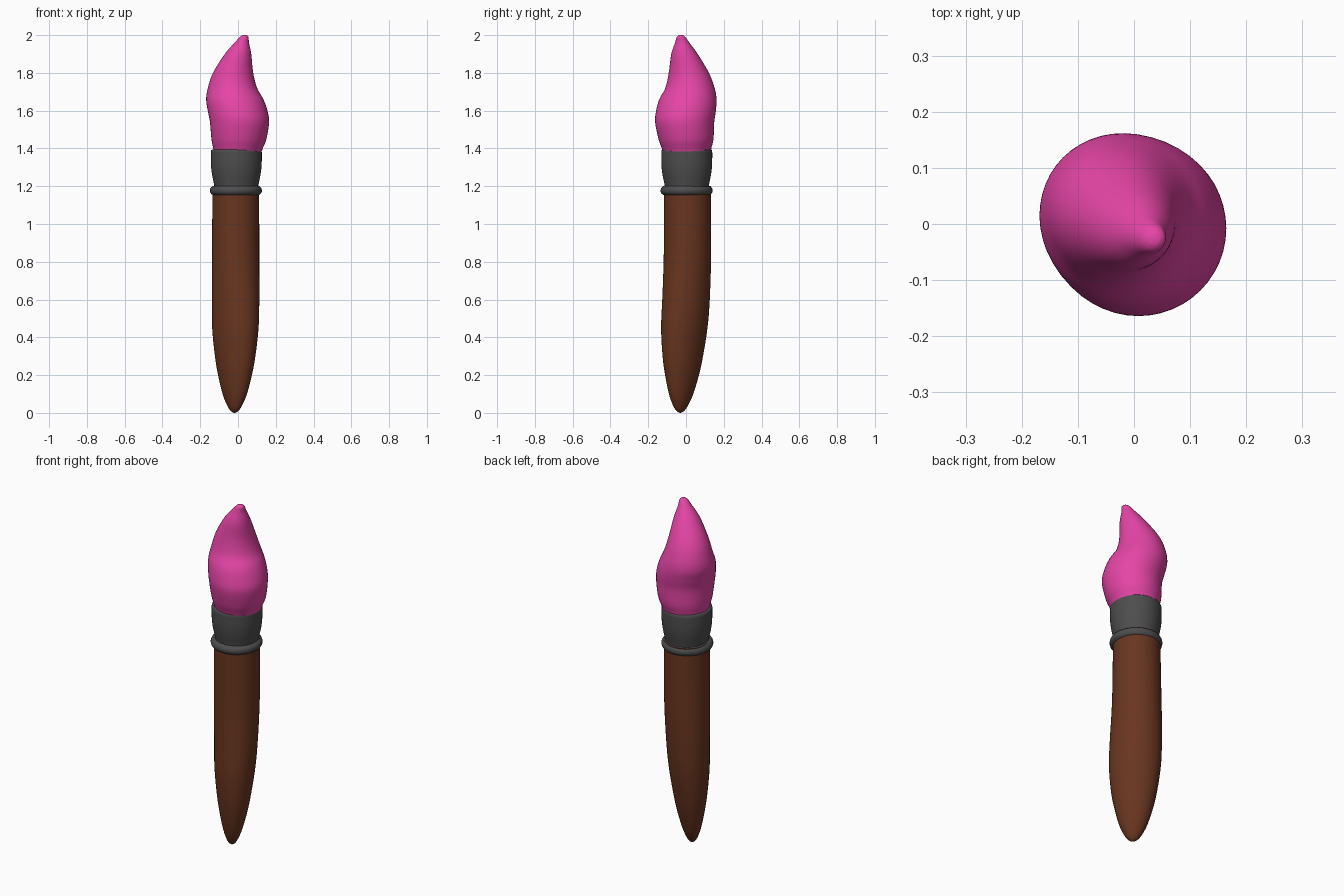
import bpy, bmesh, math

if "Cube" in bpy.data.objects:
    bpy.data.objects.remove(bpy.data.objects["Cube"])

SEG = 48


def material(name, rgb):
    m = bpy.data.materials.new(name)
    m.diffuse_color = (*rgb, 1)
    m.use_nodes = True
    m.node_tree.nodes["Principled BSDF"].inputs["Base Color"].default_value = m.diffuse_color
    return m


def spline(keys, sub):
    """Catmull-Rom interpolation through the key rings."""
    out = []
    for i in range(len(keys) - 1):
        p0, p1, p2 = keys[max(i - 1, 0)], keys[i], keys[i + 1]
        p3 = keys[min(i + 2, len(keys) - 1)]
        for s in range(sub):
            t = s / sub
            out.append([0.5 * (2 * b + (c - a) * t + (2 * a - 5 * b + 4 * c - d) * t * t
                               + (3 * b - a - 3 * c + d) * t ** 3)
                        for a, b, c, d in zip(p0, p1, p2, p3)])
    out.append(list(keys[-1]))
    return out


def loft(name, keys, mat, sub=5, angle=60):
    """Rings (z, cx, cy, a, b): a is the radius along +x+y, b along -x+y."""
    bm = bmesh.new()
    k = math.sqrt(0.5)
    rings = []
    for z, cx, cy, a, b in spline(keys, sub):
        ring = []
        for i in range(SEG):
            t = 2 * math.pi * i / SEG
            u, v = a * math.cos(t), b * math.sin(t)
            ring.append(bm.verts.new((cx + k * (u - v), cy + k * (u + v), z)))
        rings.append(ring)
    for r, q in zip(rings, rings[1:]):
        for i in range(SEG):
            j = (i + 1) % SEG
            bm.faces.new((r[i], r[j], q[j], q[i]))
    bm.faces.new(rings[0][::-1])
    bm.faces.new(rings[-1])
    me = bpy.data.meshes.new(name)
    bm.to_mesh(me)
    bm.free()
    me.materials.append(mat)
    ob = bpy.data.objects.new(name, me)
    bpy.context.collection.objects.link(ob)
    bpy.ops.object.select_all(action='DESELECT')
    ob.select_set(True)
    bpy.context.view_layer.objects.active = ob
    bpy.ops.object.shade_smooth_by_angle(angle=math.radians(angle))
    return ob


brown = material("brown wood", (0.14, 0.036, 0.014))
dark = material("dark metal", (0.075, 0.075, 0.075))
pink = material("pink bristle", (0.78, 0.06, 0.38))

# Wooden handle, slightly bent and flattened towards the rounded end
loft("handle", [
    (1.20, -.012, .008, .123, .124),
    (1.00, -.012, .008, .123, .126),
    (0.80, -.013, .007, .121, .130),
    (0.60, -.013, .000, .115, .136),
    (0.45, -.014, -.009, .108, .136),
    (0.30, -.015, -.017, .091, .121),
    (0.20, -.016, -.021, .075, .102),
    (0.10, -.017, -.026, .053, .074),
    (0.04, -.018, -.029, .033, .046),
    (0.012, -.018, -.030, .018, .025),
    (0.00, -.018, -.030, .003, .004)][::-1], brown)

# Metal ferrule
loft("ferrule", [(z, -.009, .004, r, r) for z, r in (
    (1.17, .113), (1.21, .118), (1.26, .128), (1.31, .134),
    (1.37, .135), (1.385, .134), (1.394, .128), (1.395, .10))], dark, 4)

# Rounded band under the ferrule
bpy.ops.mesh.primitive_torus_add(location=(-.011, .003, 1.177), major_segments=SEG,
                                 minor_segments=16, major_radius=.112, minor_radius=.026)
band = bpy.context.object
band.name = "band"
band.data.materials.append(dark)
bpy.ops.object.shade_smooth_by_angle(angle=math.radians(60))

# Bristles: S-shaped bulb tapering to an off-centre tip
loft("bristles", [
    (1.36, -.005, .005, .122, .122),
    (1.40, .000, .003, .130, .132),
    (1.45, .005, .000, .145, .146),
    (1.54, .008, -.007, .156, .157),
    (1.60, -.002, .000, .157, .159),
    (1.66, -.017, .010, .149, .154),
    (1.72, -.029, .021, .130, .131),
    (1.80, -.026, .015, .106, .107),
    (1.90, .000, -.008, .070, .070),
    (1.96, .020, -.020, .038, .038),
    (1.99, .033, -.026, .023, .023),
    (2.00, .036, -.028, .010, .010)], pink)
